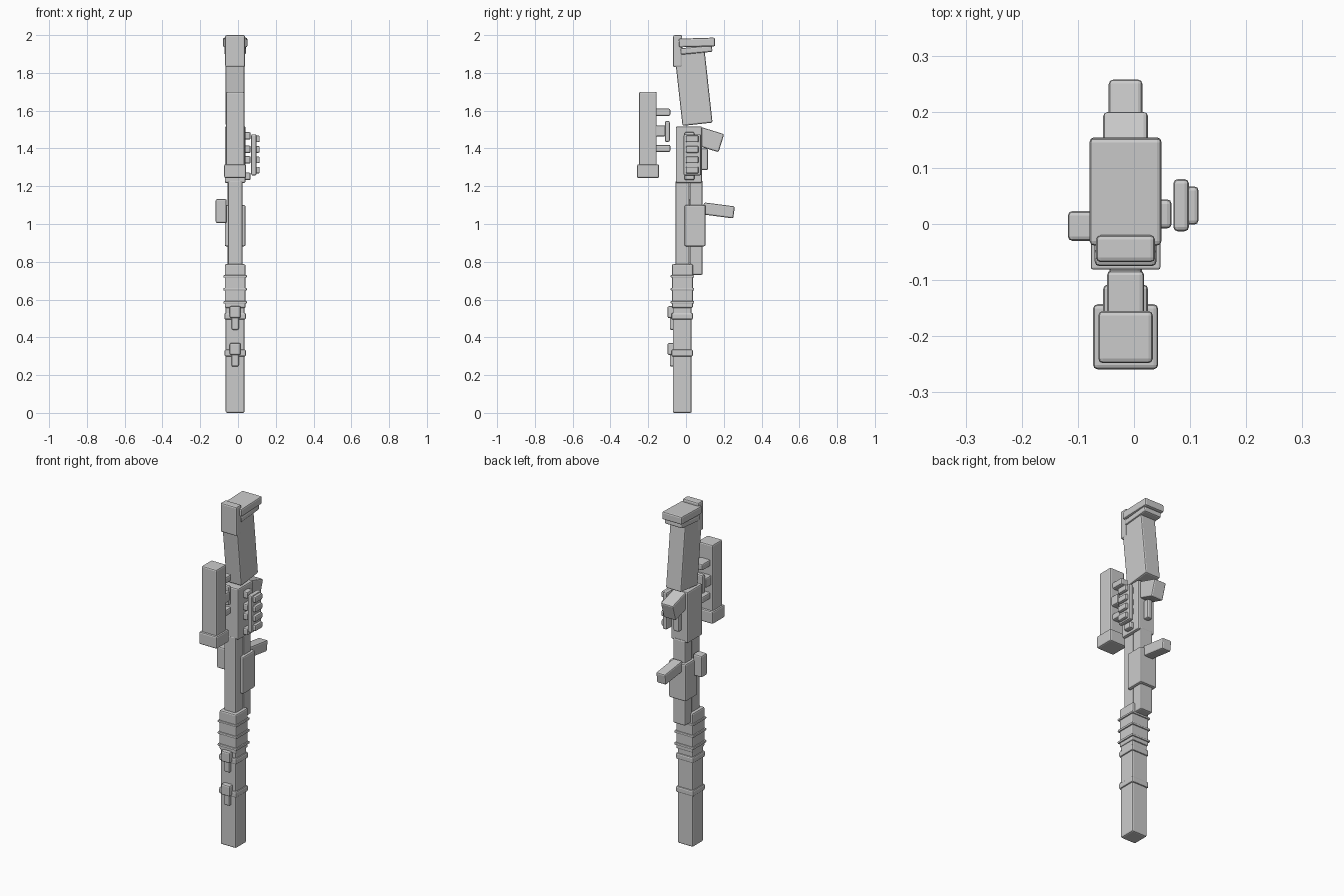
import bpy, bmesh
from mathutils import Matrix, Vector

cube = bpy.data.objects.get("Cube")
if cube:
    bpy.data.objects.remove(cube, do_unlink=True)

grey = bpy.data.materials.new("plain_grey")
grey.use_nodes = True
grey.diffuse_color = (0.6, 0.6, 0.6, 1)
grey.node_tree.nodes["Principled BSDF"].inputs["Base Color"].default_value = (0.6, 0.6, 0.6, 1)


def box(name, x, y, z, tilt=0, bevel=0.008):
    """Bevelled box from (low, high) spans, tilted about the x axis through its centre."""
    spans = (x, y, z)
    centre = Vector([(a + b) / 2 for a, b in spans])
    size = [b - a for a, b in spans]
    mesh = bpy.data.meshes.new(name)
    bm = bmesh.new()
    bmesh.ops.create_cube(bm, size=1)
    bmesh.ops.scale(bm, vec=size, verts=bm.verts)
    bmesh.ops.rotate(bm, matrix=Matrix.Rotation(tilt, 3, 'X'), verts=bm.verts)
    bm.to_mesh(mesh)
    bm.free()
    obj = bpy.data.objects.new(name, mesh)
    obj.location = centre
    mesh.materials.append(grey)
    bpy.context.collection.objects.link(obj)
    mod = obj.modifiers.new("soft_edges", 'BEVEL')
    mod.width = min(bevel, min(size) * 0.3)
    mod.segments = 2
    return obj


def mid(width):
    """Span of the given width about the main axis."""
    return (-0.015 - width / 2, -0.015 + width / 2)


# Stock
box("butt_plate", mid(0.128), (-0.038, 0.154), (1.938, 1.984), 0.03)
box("butt_spacer", mid(0.115), (-0.029, 0.139), (1.904, 1.938), 0.09)
box("stock", mid(0.1), (-0.04, 0.12), (1.527, 1.909), 0.11)
box("cheek_rest", mid(0.105), (-0.068, -0.02), (1.83, 2.0))

# Receiver, grip and trigger
box("receiver", mid(0.11), (-0.054, 0.084), (1.217, 1.517))
box("grip", mid(0.08), (0.06, 0.19), (1.397, 1.497), -0.3)
box("trigger_guard", mid(0.035), (0.08, 0.116), (1.285, 1.4))

# Fore end
box("upper_rail", mid(0.075), (-0.055, 0.018), (0.77, 1.23))
box("lower_rail", mid(0.08), (0.02, 0.088), (0.73, 1.23))
box("fore_block", mid(0.11), (-0.008, 0.104), (0.882, 1.1))
box("fore_grip", mid(0.06), (0.09, 0.255), (1.04, 1.104), -0.13)
box("side_block", (-0.118, -0.06), (-0.03, 0.023), (1.005, 1.132))

# Barrel shroud and muzzle, with their rings
box("shroud", mid(0.11), (-0.075, 0.037), (0.555, 0.787))
for i, (z, h) in enumerate([(0.723, 0.012), (0.655, 0.014), (0.585, 0.014)]):
    box(f"shroud_ring_{i + 1}", mid(0.124), (-0.081, 0.043), (z - h / 2, z + h / 2))
box("barrel", mid(0.1), (-0.07, 0.03), (0.0, 0.58))
for i, z in enumerate([0.512, 0.317]):
    box(f"barrel_ring_{i + 1}", mid(0.114), (-0.077, 0.037), (z - 0.018, z + 0.018))
    box(f"sight_{i + 1}", mid(0.058), (-0.098, -0.05), (z - 0.01, z + 0.053))
    box(f"sight_base_{i + 1}", mid(0.038), (-0.086, -0.05), (z - 0.072, z))

# Scope with mounts
box("scope", mid(0.097), (-0.248, -0.155), (1.27, 1.7))
box("scope_front", mid(0.116), (-0.259, -0.143), (1.243, 1.316))
for i, z in enumerate([1.592, 1.4]):
    box(f"scope_mount_{i + 1}", mid(0.066), (-0.17, -0.083), (z - 0.019, z + 0.019))
box("scope_knob", mid(0.08), (-0.17, -0.108), (1.464, 1.522))
box("scope_knob_plate", mid(0.066), (-0.112, -0.086), (1.435, 1.545))

# Side round holder
box("holder_plate", (0.07, 0.098), (-0.013, 0.08), (1.257, 1.475))
for i, (z_out, z_in) in enumerate([(1.451, 1.467), (1.395, 1.395),
                                   (1.34, 1.34), (1.285, 1.252)]):
    box(f"spare_round_{i + 1}", (0.09, 0.115), (-0.001, 0.067), (z_out - 0.018, z_out + 0.018))
    box(f"holder_peg_{i + 1}", (0.03, 0.067), (-0.008, 0.044), (z_in - 0.02, z_in + 0.02))
